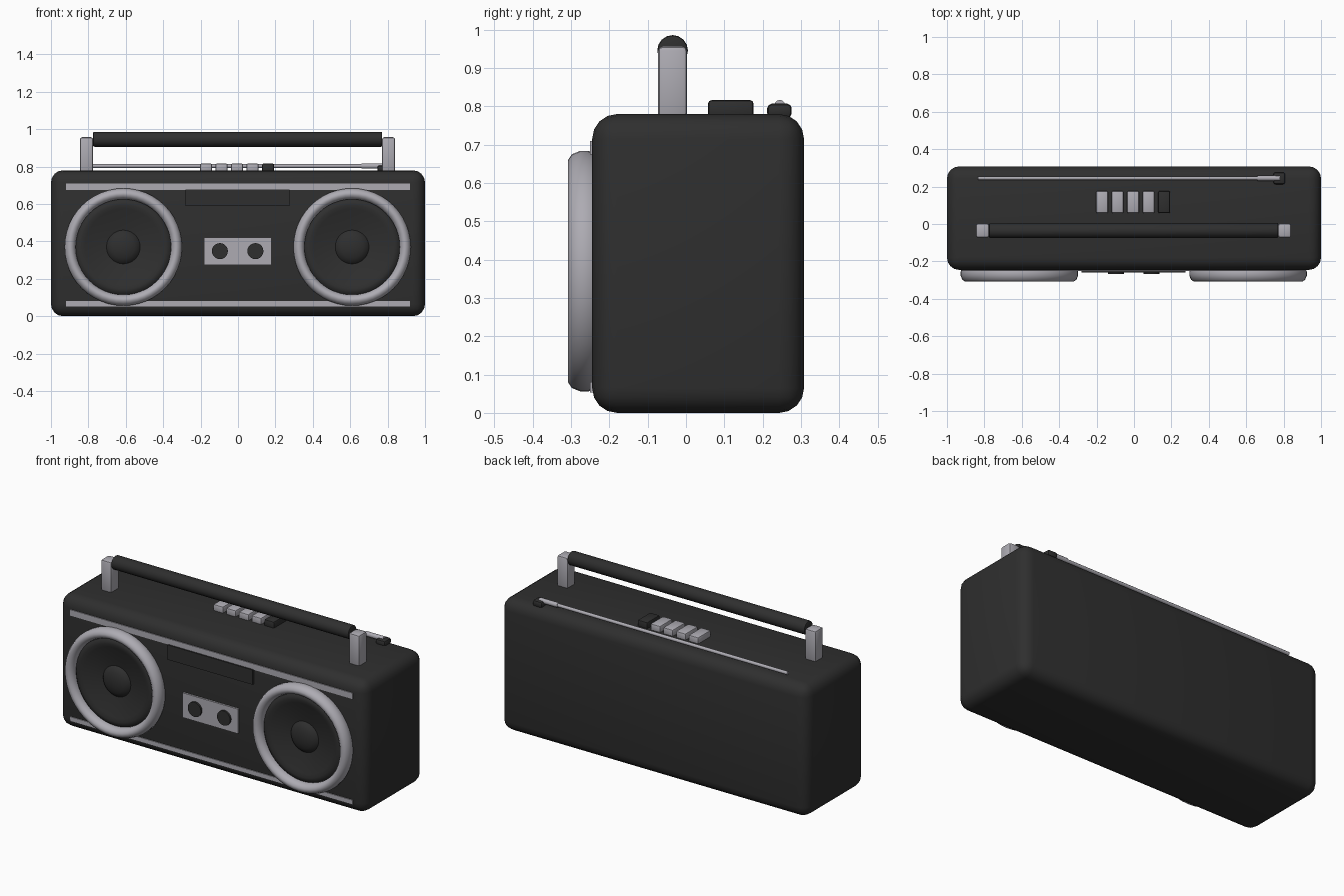
import bpy, math
from mathutils import Matrix

if "Cube" in bpy.data.objects:
    bpy.data.objects.remove(bpy.data.objects["Cube"])


def material(name, rgb):
    m = bpy.data.materials.new(name)
    m.diffuse_color = (*rgb, 1)
    m.use_nodes = True
    m.node_tree.nodes["Principled BSDF"].inputs["Base Color"].default_value = m.diffuse_color
    return m


BLACK = material("black plastic", (0.028, 0.028, 0.028))
SILVER = material("silver", (0.42, 0.41, 0.45))


def finish(ob, name, mat, bevel=0, segments=3):
    ob.name = name
    ob.data.materials.clear()
    ob.data.materials.append(mat)
    if bevel:
        b = ob.modifiers.new("bevel", 'BEVEL')
        b.width, b.segments = bevel, segments
        bpy.context.view_layer.objects.active = ob
        bpy.ops.object.modifier_apply(modifier="bevel")
    bpy.ops.object.shade_smooth_by_angle(angle=math.radians(40))
    return ob


def box(name, mat, x, y, z, bevel=0, segments=3):
    """Box from (min, max) pairs on each axis."""
    bpy.ops.mesh.primitive_cube_add(size=1)
    ob = bpy.context.object
    size = [b - a for a, b in (x, y, z)]
    mid = [(a + b) / 2 for a, b in (x, y, z)]
    ob.data.transform(Matrix.Translation(mid) @ Matrix.Diagonal((*size, 1)))
    return finish(ob, name, mat, bevel, segments)


def cylinder(name, mat, centre, radius, depth, axis, sides=16, bevel=0):
    bpy.ops.mesh.primitive_cylinder_add(vertices=sides, radius=radius, depth=depth)
    ob = bpy.context.object
    turn = Matrix.Rotation(math.pi / 2, 4, 'Y' if axis == 'x' else 'X')
    ob.data.transform(Matrix.Translation(centre) @ turn)
    return finish(ob, name, mat, bevel, 2)


def lathe(name, mat, cx, cz, profile, sides=48):
    """Spin (radius, y) points around an axis along y."""
    verts, faces, n = [], [], len(profile)
    for i in range(sides):
        a = 2 * math.pi * i / sides
        verts += [(cx + r * math.cos(a), y, cz + r * math.sin(a)) for r, y in profile]
    for i in range(sides):
        j = (i + 1) % sides
        for k in range(n - 1):
            faces.append((i * n + k, i * n + k + 1, j * n + k + 1, j * n + k))
    me = bpy.data.meshes.new(name)
    me.from_pydata(verts, [], faces)
    ob = bpy.data.objects.new(name, me)
    bpy.context.collection.objects.link(ob)
    bpy.ops.object.select_all(action='DESELECT')
    ob.select_set(True)
    bpy.context.view_layer.objects.active = ob
    # merge the pole and orient faces
    bpy.ops.object.mode_set(mode='EDIT')
    bpy.ops.mesh.select_all(action='SELECT')
    bpy.ops.mesh.remove_doubles(threshold=0.0001)
    bpy.ops.object.mode_set(mode='OBJECT')
    return finish(ob, name, mat)


# Case
box("case", BLACK, (-1, 1), (-0.245, 0.308), (0, 0.78), 0.065, 4)

# Front trim, display window and cassette deck
box("upper_trim", SILVER, (-0.92, 0.92), (-0.25, -0.24), (0.675, 0.71))
box("lower_trim", SILVER, (-0.92, 0.92), (-0.25, -0.24), (0.053, 0.08))
box("display_window", BLACK, (-0.28, 0.275), (-0.258, -0.24), (0.59, 0.677))
box("cassette_plate", SILVER, (-0.182, 0.178), (-0.256, -0.24), (0.275, 0.42))
for x in (-0.097, 0.093):
    cylinder("cassette_reel", BLACK, (x, -0.255, 0.348), 0.043, 0.024, 'y', 20)

# Speakers: rounded rim, shallow cone and central dome
rim = [(0.255, -0.24), (0.255, -0.278), (0.262, -0.296), (0.277, -0.308), (0.290, -0.308),
       (0.305, -0.298), (0.314, -0.276), (0.314, -0.255), (0.308, -0.24)]
cone = [(0.26, -0.262), (0.245, -0.276), (0.225, -0.280), (0.205, -0.272),
        (0.09, -0.250)]
dome = [(0.09, -0.250), (0.08, -0.262), (0.06, -0.273), (0.03, -0.280), (0, -0.282)]
for x in (-0.613, 0.61):
    lathe("speaker_rim", SILVER, x, 0.37, rim)
    lathe("speaker_cone", BLACK, x, 0.37, cone)
    lathe("speaker_dome", BLACK, x, 0.37, dome)

# Carrying handle
for x in (-0.81, 0.805):
    box("handle_post", SILVER, (x - 0.035, x + 0.035), (-0.073, 0.003), (0.77, 0.957), 0.012, 2)
cylinder("handle_grip", BLACK, (-0.002, -0.035, 0.946), 0.04, 1.545, 'x', 16, 0.006)

# Top buttons, the last one black
for i in range(5):
    x = -0.171 + i * 0.083
    box("button", BLACK if i == 4 else SILVER, (x - 0.032, x + 0.032),
        (0.058, 0.176), (0.77, 0.816), 0.008, 2)

# Folded antenna
box("antenna_base", BLACK, (0.745, 0.808), (0.212, 0.276), (0.77, 0.807), 0.012, 2)
cylinder("antenna_sleeve", SILVER, (0.72, 0.245, 0.803), 0.014, 0.12, 'x', 12)
cylinder("antenna_rod", SILVER, (-0.08, 0.245, 0.803), 0.010, 1.51, 'x', 12)
